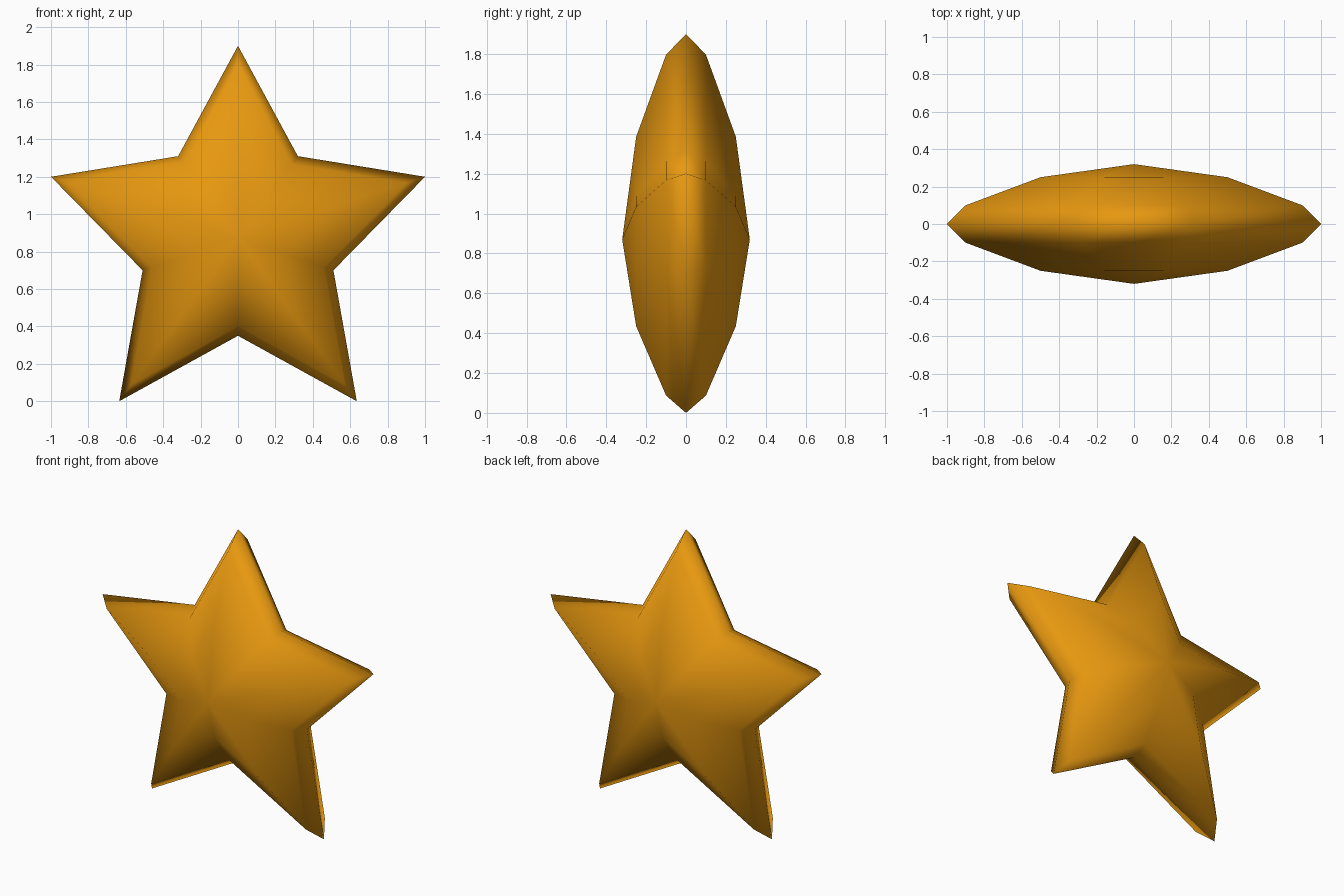
import bpy
import bmesh

cube = bpy.data.objects.get("Cube")
if cube:
    bpy.data.objects.remove(cube, do_unlink=True)

CENTRE_Z = 0.87

# Golden material
gold = bpy.data.materials.new("golden_orange")
gold.use_nodes = True
colour = (0.80, 0.315, 0.005, 1)
gold.diffuse_color = colour
gold.node_tree.nodes["Principled BSDF"].inputs["Base Color"].default_value = colour

# Star outline: right half from the top tip to the bottom notch, then mirrored
half = [(0, 1.9), (0.32, 1.31), (1, 1.2), (0.51, 0.7), (0.635, 0), (0, 0.35)]
outline = half + [(-x, z) for x, z in reversed(half[1:-1])]

# Stacked rings: the outline shrinks towards the centre as the depth grows
layers = [(0.5, -0.25), (0.9, -0.1), (1, 0), (0.9, 0.1), (0.5, 0.25)]

bm = bmesh.new()
rings = [[bm.verts.new((x * s, y, CENTRE_Z + (z - CENTRE_Z) * s)) for x, z in outline]
         for s, y in layers]
n = len(outline)
for a, b in zip(rings, rings[1:]):
    for i in range(n):
        j = (i + 1) % n
        bm.faces.new((a[i], a[j], b[j], b[i]))

# Domed middle on the front and back
for ring, y in ((rings[0], -0.32), (rings[-1], 0.32)):
    peak = bm.verts.new((0, y, CENTRE_Z))
    for i in range(n):
        bm.faces.new((ring[i], ring[(i + 1) % n], peak))

bmesh.ops.recalc_face_normals(bm, faces=bm.faces)
for face in bm.faces:
    face.smooth = True

mesh = bpy.data.meshes.new("star_body")
bm.to_mesh(mesh)
bm.free()
mesh.materials.append(gold)
star = bpy.data.objects.new("star_body", mesh)
bpy.context.collection.objects.link(star)
